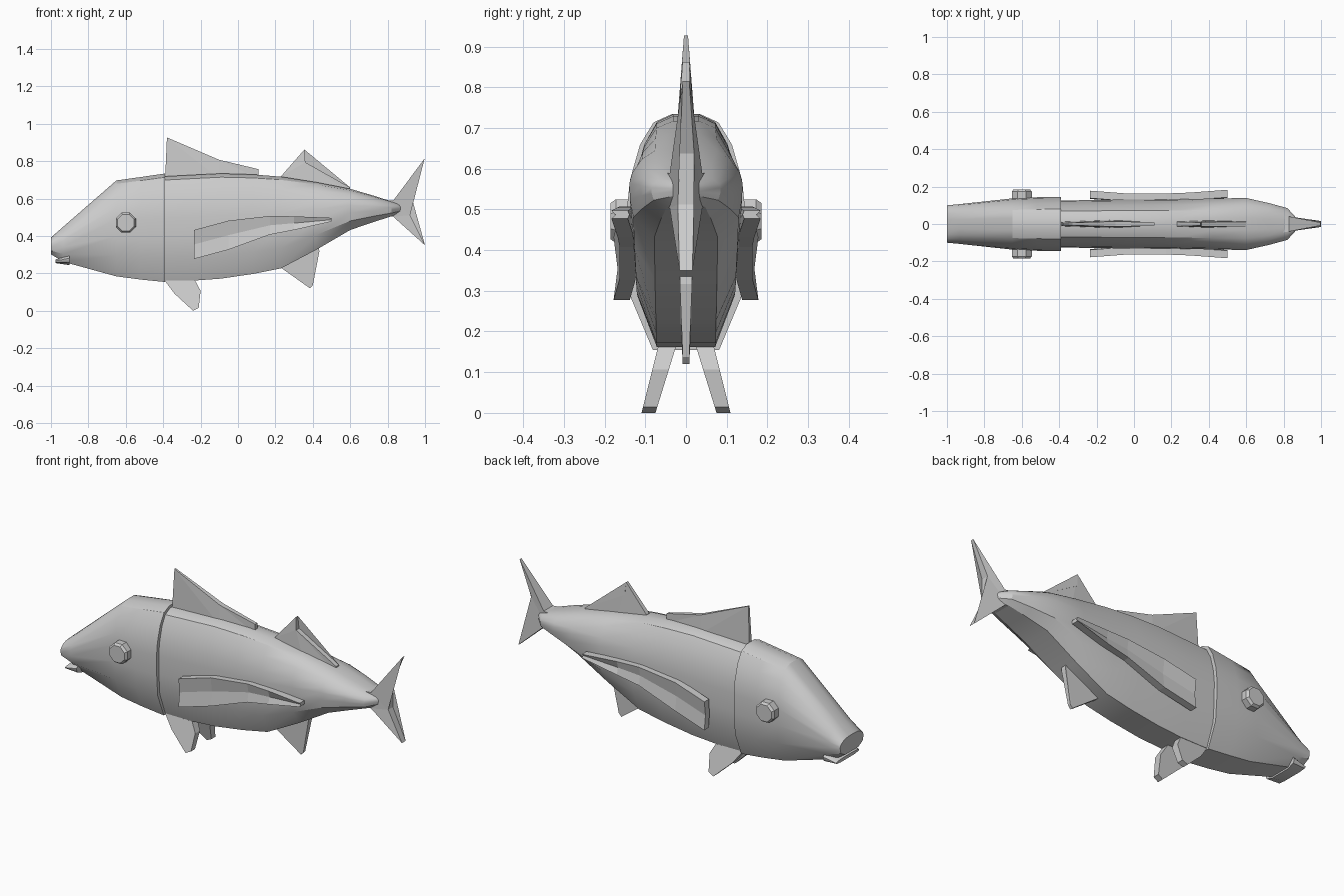
import bpy, bmesh, math
from mathutils import Matrix

if "Cube" in bpy.data.objects:
    bpy.data.objects.remove(bpy.data.objects["Cube"])


def finish(name, bm, smooth=None):
    bmesh.ops.recalc_face_normals(bm, faces=bm.faces[:])
    me = bpy.data.meshes.new(name)
    bm.to_mesh(me)
    bm.free()
    ob = bpy.data.objects.new(name, me)
    bpy.context.collection.objects.link(ob)
    if smooth:
        bpy.ops.object.select_all(action='DESELECT')
        ob.select_set(True)
        bpy.context.view_layer.objects.active = ob
        bpy.ops.object.shade_smooth_by_angle(angle=math.radians(smooth))
    return ob


# half outline of a cross-section: (share of half width, height 0 bottom..1 top)
SECTION = [(0.24, 1.0), (0.55, 0.965), (0.78, 0.87), (0.95, 0.72), (1.0, 0.6),
           (0.99, 0.42), (0.93, 0.22), (0.56, 0.0)]


def loft(name, stations, smooth=30):
    """Skin over stations of (x, bottom, top, half width)."""
    bm = bmesh.new()
    rings = []
    for x, b, t, w in stations:
        half = [(u * w, b + v * (t - b)) for u, v in SECTION]
        pts = half + [(-y, z) for y, z in reversed(half)]
        rings.append([bm.verts.new((x, y, z)) for y, z in pts])
    n = len(rings[0])
    for a, c in zip(rings, rings[1:]):
        for i in range(n):
            j = (i + 1) % n
            bm.faces.new((a[i], a[j], c[j], c[i]))
    bm.faces.new(rings[0])
    bm.faces.new(rings[-1])
    return finish(name, bm, smooth)


def plate(name, pts, side=1):
    """Fin from outline points (x, z, centre y, half thickness)."""
    bm = bmesh.new()
    a = [bm.verts.new((x, side * (y + h), z)) for x, z, y, h in pts]
    c = [bm.verts.new((x, side * (y - h), z)) for x, z, y, h in pts]
    caps = [bm.faces.new(a), bm.faces.new(c)]
    for i in range(len(a)):
        j = (i + 1) % len(a)
        bm.faces.new((a[i], a[j], c[j], c[i]))
    bmesh.ops.triangulate(bm, faces=caps)
    return finish(name, bm)


# body and head, the head slightly wider so its gill edge overlaps
loft("body", [(-0.42, 0.165, 0.72, 0.125), (-0.23, 0.165, 0.73, 0.128),
              (-0.09, 0.175, 0.737, 0.13), (0.08, 0.2, 0.732, 0.131),
              (0.23, 0.23, 0.72, 0.132), (0.42, 0.33, 0.69, 0.136),
              (0.6, 0.435, 0.655, 0.139), (0.72, 0.476, 0.62, 0.112),
              (0.82, 0.508, 0.588, 0.085), (0.87, 0.525, 0.575, 0.03)])
loft("head", [(-1.0, 0.305, 0.395, 0.1), (-0.935, 0.265, 0.452, 0.106),
              (-0.65, 0.187, 0.7, 0.137), (-0.52, 0.17, 0.718, 0.143),
              (-0.39, 0.157, 0.737, 0.145)])
loft("lower_jaw", [(-0.975, 0.258, 0.276, 0.1), (-0.9, 0.247, 0.31, 0.105)])

# tail fin, forked and thinning to its tips
plate("tail_fin", [(0.8, 0.592, 0, 0.045), (0.83, 0.592, 0, 0.04),
                   (0.998, 0.818, 0, 0.008), (0.92, 0.64, 0, 0.02),
                   (0.92, 0.515, 0, 0.02), (1.0, 0.353, 0, 0.016),
                   (0.83, 0.506, 0, 0.04), (0.8, 0.506, 0, 0.045)])

# upright fins on the centre line
plate("front_dorsal_fin", [(-0.39, 0.7, 0, 0.012), (-0.38, 0.93, 0, 0.005),
                           (-0.1, 0.81, 0, 0.014), (0.11, 0.76, 0, 0.009),
                           (0.11, 0.71, 0, 0.009), (-0.1, 0.71, 0, 0.022)])
plate("rear_dorsal_fin", [(0.23, 0.705, 0, 0.012), (0.23, 0.722, 0, 0.012),
                          (0.355, 0.865, 0, 0.008), (0.36, 0.797, 0, 0.014),
                          (0.6, 0.662, 0, 0.012), (0.6, 0.63, 0, 0.012),
                          (0.4, 0.67, 0, 0.02)])
plate("anal_fin", [(0.22, 0.24, 0, 0.014), (0.385, 0.123, 0, 0.008),
                   (0.4, 0.14, 0, 0.008), (0.435, 0.32, 0, 0.015),
                   (0.43, 0.36, 0, 0.015)])

for label, s in (("left", -1), ("right", 1)):
    # long side fin, bowed outward at both ends
    bm = bmesh.new()
    rows = []
    for x, lo, hi, y in [(-0.235, 0.28, 0.435, 0.16), (-0.05, 0.33, 0.485, 0.146),
                         (0.17, 0.41, 0.51, 0.145), (0.3, 0.435, 0.508, 0.15),
                         (0.5, 0.48, 0.5, 0.165)]:
        flare = 0.008
        rows.append([bm.verts.new((x, s * yy, z)) for yy, z in
                     ((y + 0.018, lo), (y + 0.016 - flare, (lo + hi) / 2),
                      (y + 0.018, hi), (y - 0.022, hi),
                      (y - 0.026, (lo + hi) / 2), (y - 0.022, lo))])
    for a, c in zip(rows, rows[1:]):
        for i in range(6):
            j = (i + 1) % 6
            bm.faces.new((a[i], a[j], c[j], c[i]))
    bm.faces.new(rows[0])
    bm.faces.new(rows[-1])
    finish(label + "_side_fin", bm)

    # splayed belly fin
    outline = [(-0.4, 0.175), (-0.34, 0.095), (-0.24, 0.003), (-0.21, 0.018),
               (-0.2, 0.11), (-0.235, 0.175)]
    plate(label + "_belly_fin",
          [(x, z, 0.093 - 0.28 * z, 0.017 + 0.03 * z) for x, z in outline], s)

    # eight-sided eye with a chamfered rim
    bm = bmesh.new()
    rot = Matrix.Rotation(-s * math.pi / 2, 4, 'X') @ Matrix.Rotation(math.pi / 8, 4, 'Z')
    for r1, r2, y, d in ((0.058, 0.058, 0.145, 0.055), (0.058, 0.048, 0.179, 0.013)):
        bmesh.ops.create_cone(bm, cap_ends=True, segments=8, radius1=r1, radius2=r2,
                              depth=d, matrix=Matrix.Translation((-0.6, s * y, 0.474)) @ rot)
    finish(label + "_eye", bm)

# rest on the ground
for ob in bpy.data.objects:
    ob.location.z = -0.003
